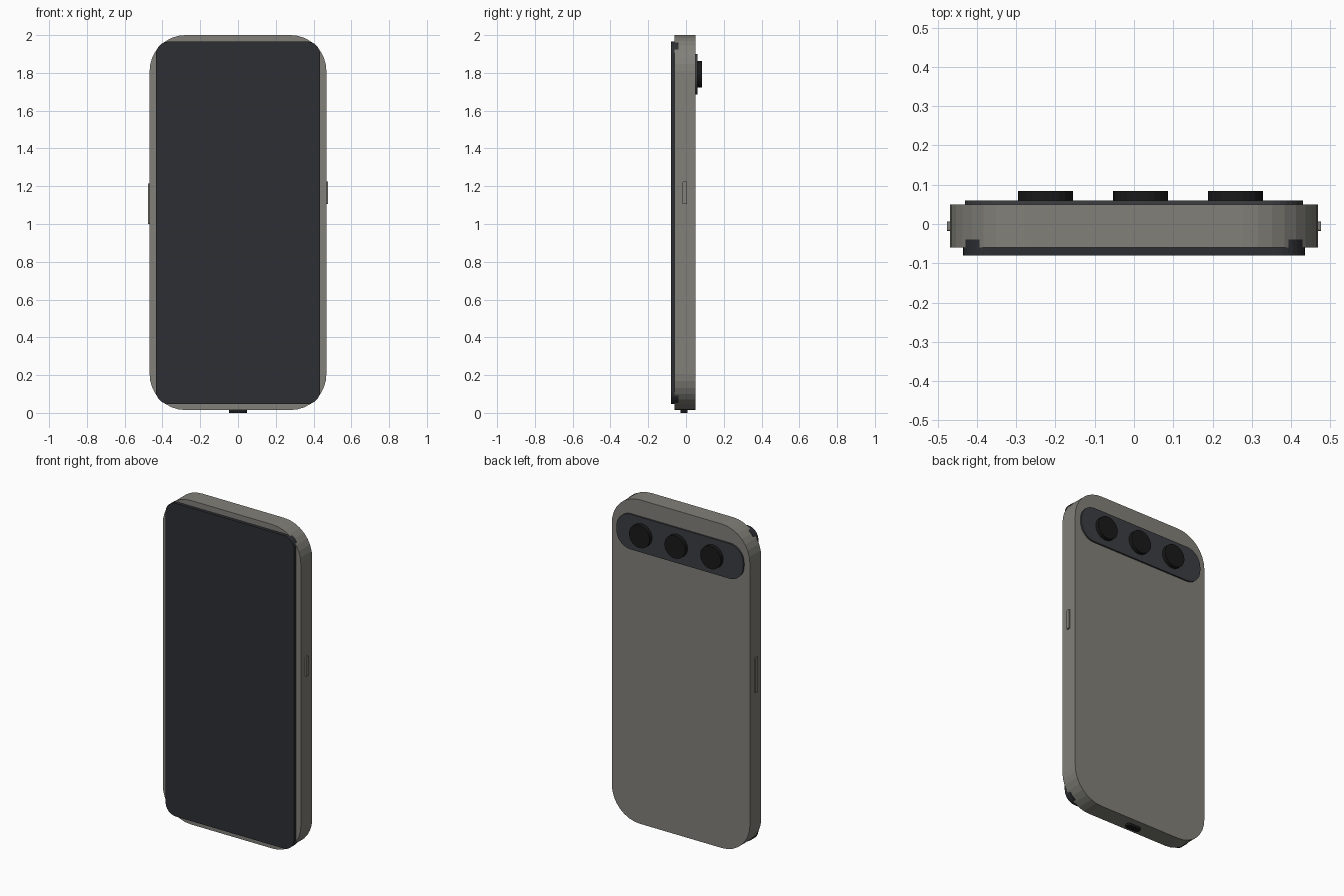
import bpy, bmesh
from math import sin, cos, pi
from mathutils import Matrix

if "Cube" in bpy.data.objects:
    bpy.data.objects.remove(bpy.data.objects["Cube"])


def material(name, rgb):
    m = bpy.data.materials.new(name)
    m.diffuse_color = (*rgb, 1)
    m.use_nodes = True
    m.node_tree.nodes["Principled BSDF"].inputs["Base Color"].default_value = m.diffuse_color
    return m


shell = material("shell", (0.22, 0.215, 0.19))
glass = material("glass", (0.027, 0.028, 0.033))
bar_grey = material("bar_grey", (0.045, 0.047, 0.054))
black = material("black", (0.01, 0.01, 0.01))


def finish(name, bm, mat):
    bmesh.ops.recalc_face_normals(bm, faces=bm.faces)
    me = bpy.data.meshes.new(name)
    bm.to_mesh(me)
    bm.free()
    me.materials.append(mat)
    ob = bpy.data.objects.new(name, me)
    bpy.context.collection.objects.link(ob)
    return ob


def rounded_outline(a0, a1, b0, b1, r, seg):
    corners = [(a1 - r, b1 - r), (a0 + r, b1 - r), (a0 + r, b0 + r), (a1 - r, b0 + r)]
    return [(ca + r * cos((q + i / seg) * pi / 2), cb + r * sin((q + i / seg) * pi / 2))
            for q, (ca, cb) in enumerate(corners) for i in range(seg + 1)]


def slab(name, a, b, depth, r, seg, mat, axis="y"):
    """Rounded rectangle spanning a and b, extruded over depth along the axis."""
    place = {"x": lambda p, q, d: (d, p, q),
             "y": lambda p, q, d: (p, d, q),
             "z": lambda p, q, d: (p, q, d)}[axis]
    bm = bmesh.new()
    verts = [bm.verts.new(place(p, q, depth[0]))
             for p, q in rounded_outline(*a, *b, r, seg)]
    face = bm.faces.new(verts)
    ext = bmesh.ops.extrude_face_region(bm, geom=[face])
    top = [g for g in ext["geom"] if isinstance(g, bmesh.types.BMVert)]
    move = place(0, 0, depth[1] - depth[0])
    bmesh.ops.translate(bm, verts=top, vec=move)
    return finish(name, bm, mat)


# Main shell and the front glass, whose tighter corners poke past the shell
slab("body", (-0.468, 0.468), (0.015, 2.0), (-0.06, 0.05), 0.19, 8, shell)
slab("screen", (-0.435, 0.435), (0.047, 1.966), (-0.08, -0.04), 0.07, 8, glass)

# Camera bar with three lenses
slab("camera_bar", (-0.43, 0.43), (1.685, 1.90), (0.03, 0.06), 0.095, 8, bar_grey)
for i, x in enumerate((-0.225, 0.017, 0.258)):
    bm = bmesh.new()
    bmesh.ops.create_cone(bm, cap_ends=True, segments=24, radius1=0.07, radius2=0.07,
                          depth=0.04, matrix=Matrix.Translation((x, 0.064, 1.793))
                          @ Matrix.Rotation(pi / 2, 4, "X"))
    finish(f"lens_{i + 1}", bm, black)

# Side buttons
slab("power_button", (-0.018, 0.006), (1.105, 1.225), (0.45, 0.476), 0.004, 2, shell, "x")
slab("volume_button", (-0.018, 0.006), (1.0, 1.215), (-0.476, -0.45), 0.004, 2, shell, "x")

# Charging port
slab("charging_port", (-0.048, 0.048), (-0.028, 0.008), (0.0, 0.03), 0.016, 4, black, "z")
